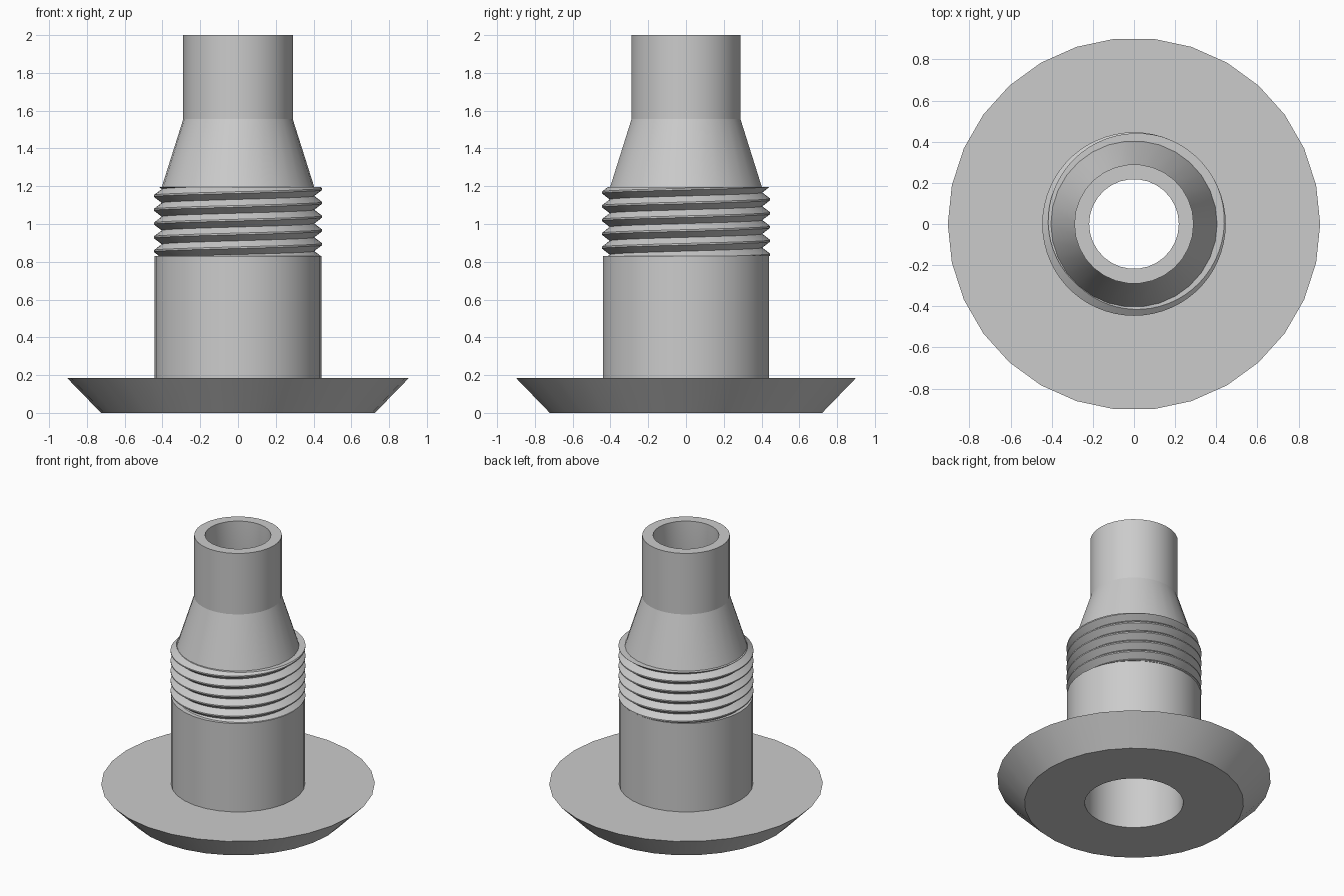
import bpy, bmesh, math

old = bpy.data.objects.get("Cube")
if old:
    bpy.data.objects.remove(old, do_unlink=True)

grey = bpy.data.materials.new("plain grey")
grey.use_nodes = True
GREY = (0.6, 0.6, 0.6, 1)
grey.diffuse_color = GREY
grey.node_tree.nodes["Principled BSDF"].inputs["Base Color"].default_value = GREY

SIDES = 30
BORE, BODY, ROOT, CREST = 0.326, 0.443, 0.404, 0.446
SPOUT, SPOUT_BORE = 0.29, 0.218
FLANGE_TOP, THREAD_LOW, THREAD_HIGH, TAPER_TOP, TOP = 0.185, 0.83, 1.195, 1.555, 2.0


def sweep(name, column, sides=SIDES):
    """Skin a column of (radius, height) points, given per angle, around z."""
    bm = bmesh.new()
    cols = []
    for i in range(sides + 1):
        a = math.tau * i / sides
        cols.append([bm.verts.new((r * math.cos(a), r * math.sin(a), z))
                     for r, z in column(a)])
    for c, d in zip(cols, cols[1:]):
        for k in range(len(c) - 1):
            bm.faces.new((c[k], d[k], d[k + 1], c[k + 1]))
    bmesh.ops.remove_doubles(bm, verts=bm.verts, dist=0.0001)
    bmesh.ops.dissolve_degenerate(bm, edges=bm.edges, dist=0.0001)
    mesh = bpy.data.meshes.new(name)
    bm.to_mesh(mesh)
    bm.free()
    mesh.materials.append(grey)
    obj = bpy.data.objects.new(name, mesh)
    bpy.context.collection.objects.link(obj)
    bpy.ops.object.select_all(action='DESELECT')
    obj.select_set(True)
    bpy.context.view_layer.objects.active = obj
    bpy.ops.object.shade_smooth_by_angle(angle=math.radians(30))
    return obj


def lathe(name, *profile):
    return sweep(name, lambda a: profile)


# Helical thread, trimmed flat at both ends
PITCH = (THREAD_HIGH - THREAD_LOW) / 5
START = 0.82          # crest height at angle zero
FLAT = 0.06           # half width of the crest, in turns


def thread_radius(turn):
    t = abs((turn + 0.5) % 1 - 0.5)
    return CREST - (CREST - ROOT) * max(0, t - FLAT) / (0.5 - FLAT)


def thread_column(a):
    points = [(ROOT - 0.005, THREAD_LOW)]
    for k in range(-2, 8):
        for step in (-FLAT, FLAT, 0.5):
            z = START + PITCH * (a / math.tau + k + step)
            z = min(max(z, THREAD_LOW), THREAD_HIGH)
            turn = (z - START) / PITCH - a / math.tau
            points.append((thread_radius(turn), z))
    return points + [(ROOT - 0.005, THREAD_HIGH)]


# Outside, from the base upwards
lathe("base_flange", (BORE, 0), (0.725, 0), (0.905, FLANGE_TOP), (BODY - 0.01, FLANGE_TOP))
lathe("lower_body", (BODY, FLANGE_TOP), (BODY, THREAD_LOW), (ROOT - 0.01, THREAD_LOW))
sweep("screw_thread", thread_column, SIDES * 2)
lathe("tapered_neck", (ROOT, THREAD_HIGH), (SPOUT, TAPER_TOP))
lathe("top_tube", (SPOUT, TAPER_TOP), (SPOUT, TOP), (SPOUT_BORE, TOP))

# Hollow passage through the middle, from the top down
lathe("inner_bore", (SPOUT_BORE, TOP), (SPOUT_BORE, TAPER_TOP), (BORE, THREAD_HIGH), (BORE, 0))
